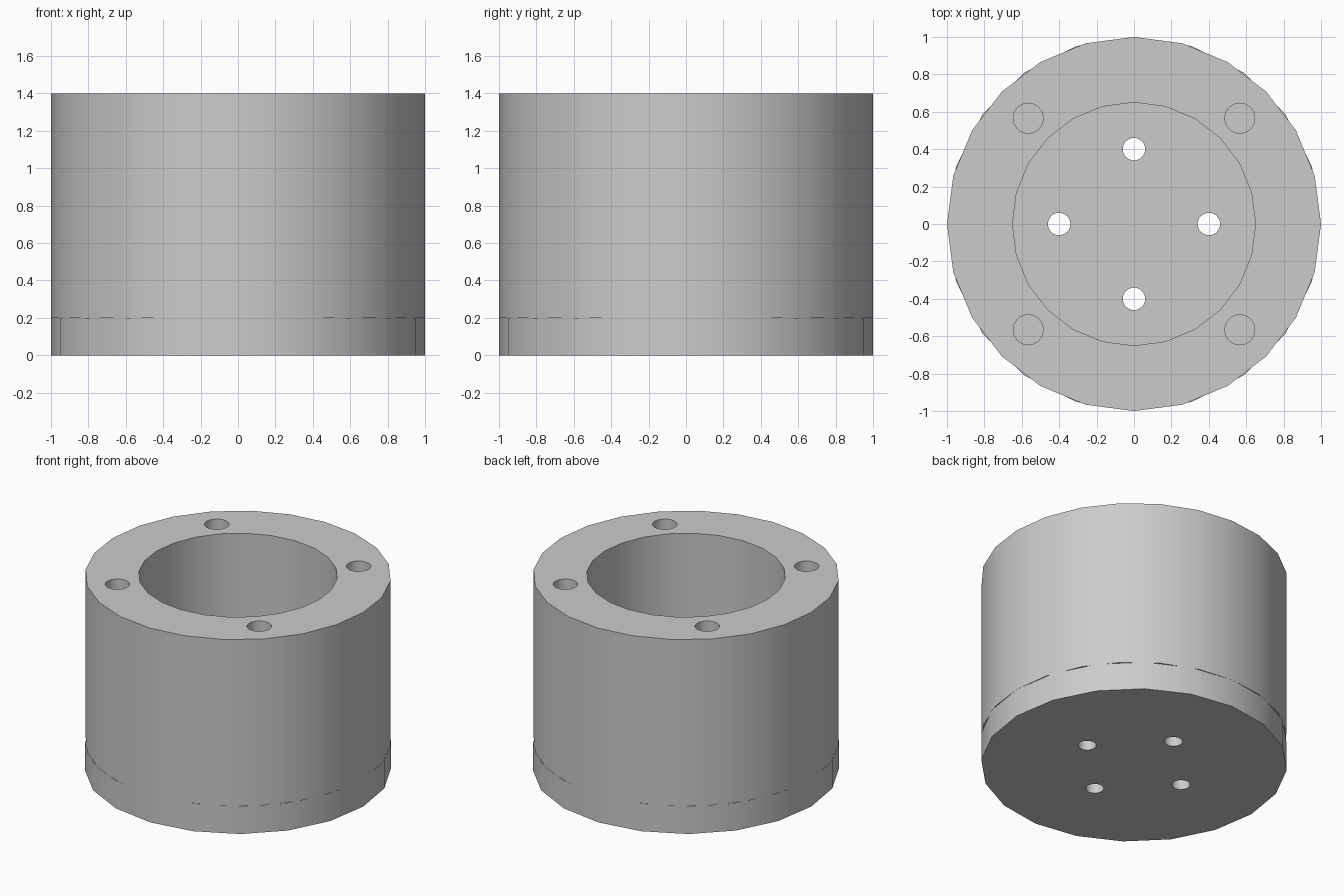
import bpy
from math import cos, sin, pi, radians

if "Cube" in bpy.data.objects:
    bpy.data.objects.remove(bpy.data.objects["Cube"], do_unlink=True)

grey = bpy.data.materials.new("light_grey")
grey.use_nodes = True
colour = (0.6, 0.6, 0.6, 1)
grey.diffuse_color = colour
grey.node_tree.nodes["Principled BSDF"].inputs["Base Color"].default_value = colour


def cylinder(name, radius, bottom, top, sides, x=0, y=0):
    bpy.ops.mesh.primitive_cylinder_add(vertices=sides, radius=radius, depth=top - bottom,
                                        location=(x, y, (bottom + top) / 2))
    obj = bpy.context.object
    obj.name = name
    obj.data.materials.append(grey)
    return obj


def drill(obj, cutters):
    for cutter in cutters:
        mod = obj.modifiers.new("drill", "BOOLEAN")
        mod.operation = "DIFFERENCE"
        mod.solver = "EXACT"
        mod.object = cutter
        bpy.context.view_layer.objects.active = obj
        bpy.ops.object.modifier_apply(modifier=mod.name)
        bpy.data.objects.remove(cutter, do_unlink=True)


def hole_circle(radius, distance, bottom, top, start):
    angles = [start + i * pi / 2 for i in range(4)]
    return [cylinder("hole_cutter", radius, bottom, top, 32, distance * cos(a), distance * sin(a))
            for a in angles]


HEIGHT, FLOOR = 1.4, 0.2

# Floor disc with four through holes
base = cylinder("base_disc", 1, 0, FLOOR, 20)
drill(base, hole_circle(0.06, 0.4, -0.1, FLOOR + 0.1, 0))

# Thick wall with the bore and four screw holes in the rim
wall = cylinder("wall_ring", 1, FLOOR, HEIGHT, 24)
bore = cylinder("bore_cutter", 0.65, FLOOR - 0.1, HEIGHT + 0.1, 24)
drill(wall, [bore] + hole_circle(0.08, 0.8, FLOOR - 0.1, HEIGHT + 0.1, pi / 4))

# Smooth round sides, sharp rims
for obj in (base, wall):
    bpy.ops.object.select_all(action="DESELECT")
    obj.select_set(True)
    bpy.context.view_layer.objects.active = obj
    bpy.ops.object.shade_smooth_by_angle(angle=radians(30))
